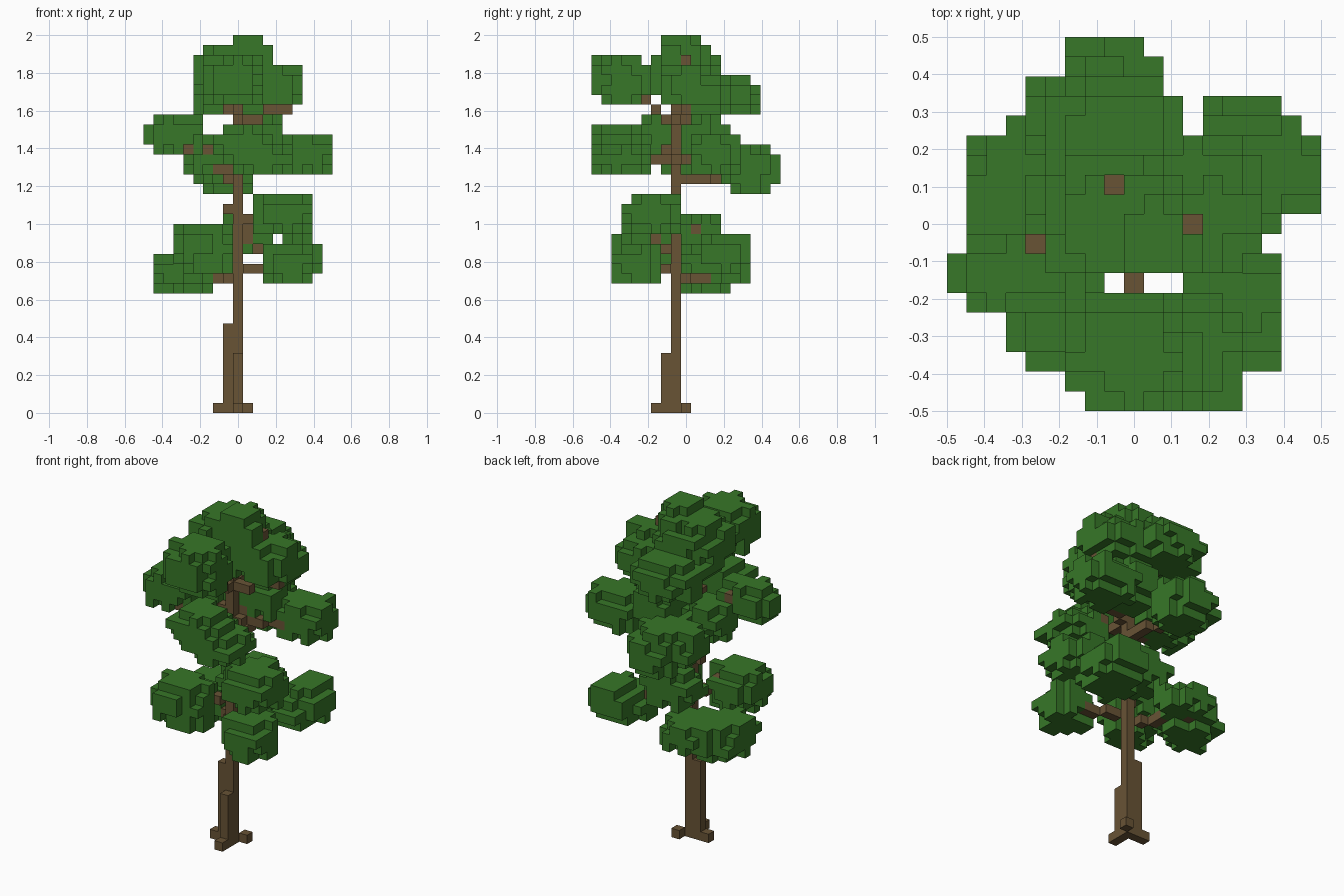
import bpy
import bmesh
import random
from itertools import product

random.seed(4)
S = 2 / 38          # cube size: the tree is 38 cubes tall
OFF = 9.5           # half the 19-cube footprint

cube = bpy.data.objects.get("Cube")
if cube:
    bpy.data.objects.remove(cube, do_unlink=True)


def make_material(name, colour):
    mat = bpy.data.materials.new(name)
    mat.use_nodes = True
    mat.diffuse_color = colour
    bsdf = next(n for n in mat.node_tree.nodes if n.type == 'BSDF_PRINCIPLED')
    bsdf.inputs["Base Color"].default_value = colour
    bsdf.inputs["Roughness"].default_value = 1
    return mat


bark = make_material("bark brown", (0.138, 0.087, 0.036, 1))
leaf = make_material("leaf green", (0.038, 0.184, 0.021, 1))


def box(x0, x1, y0, y1, z0, z1):
    return set(product(range(x0, x1), range(y0, y1), range(z0, z1)))


def line(a, b):
    n = max(abs(q - p) for p, q in zip(a, b))
    return {tuple(round(p + (q - p) * t / n) for p, q in zip(a, b)) for t in range(n + 1)}


def clump(x0, x1, y0, y1, z0, z1):
    """Rounded, ragged clump of cubes filling the given bounds."""
    cells = set()
    for c in sorted(box(x0, x1, y0, y1, z0, z1)):
        d = 0
        for v, lo, hi in zip(c, (x0, y0, z0), (x1, y1, z1)):
            d += abs((v + 0.5 - (lo + hi) / 2) / ((hi - lo) / 2)) ** 2.2
        if d < random.uniform(0.85, 1.45):
            cells.add(c)
    return cells


# Trunk, buttresses and roots
trunk = box(9, 10, 8, 9, 0, 31) | box(8, 9, 8, 9, 0, 9) | box(9, 10, 7, 8, 0, 6)
trunk |= {(7, 8, 0), (10, 9, 0), (9, 6, 0)}

# Branches: height on the trunk, then the tip
branches = set()
for z, tip in [
    (13, (5, 13, 13)), (14, (14, 5, 14)), (16, (6, 5, 17)), (17, (14, 13, 15)),
    (18, (12, 10, 18)), (19, (13, 6, 19)), (23, (8, 15, 23)), (23, (7, 8, 24)),
    (25, (10, 3, 26)), (25, (16, 11, 25)), (26, (3, 6, 26)), (26, (11, 11, 27)),
    (29, (14, 9, 30)), (28, (9, 4, 32)), (29, (8, 13, 31)), (29, (7, 8, 31)),
]:
    branches |= line((9, 8, z), tip)
branches.add((8, 8, 20))

# Leaf clumps, bottom tier to crown
clumps = {
    "lower_right_leaves": [(3, 8, 2, 8, 15, 19), (4, 9, 3, 7, 14, 19)],
    "lower_back_leaves": [(1, 7, 9, 14, 12, 16), (1, 5, 8, 12, 13, 16),
                          (3, 9, 11, 16, 13, 16)],
    "lower_left_back_leaves": [(12, 17, 9, 14, 14, 17), (13, 18, 11, 16, 14, 18)],
    "lower_left_front_leaves": [(12, 17, 2, 7, 13, 17)],
    "lower_centre_leaves": [(7, 13, 9, 13, 16, 20)],
    "middle_front_leaves": [(11, 17, 3, 9, 18, 22)],
    "upper_back_leaves": [(4, 10, 12, 17, 23, 27), (6, 11, 13, 19, 22, 27)],
    "upper_left_leaves": [(13, 19, 10, 15, 24, 28)],
    "upper_right_leaves": [(0, 6, 5, 9, 26, 30)],
    "upper_front_leaves": [(7, 13, 0, 5, 25, 29), (9, 15, 0, 6, 24, 27)],
    "upper_inner_leaves": [(4, 9, 7, 12, 24, 28), (9, 14, 9, 14, 25, 30)],
    "crown_front_leaves": [(6, 12, 0, 6, 31, 36)],
    "crown_back_leaves": [(10, 16, 9, 14, 30, 34), (5, 12, 11, 17, 30, 34)],
    "crown_top_leaves": [(5, 12, 6, 13, 31, 37), (8, 13, 6, 11, 33, 38),
                         (10, 16, 7, 12, 31, 35)],
}
gap = box(8, 12, 6, 7, 0, 38)       # open slot through the foliage
parts = {"trunk": (trunk, bark), "branches": (branches - trunk, bark)}
taken = trunk | branches
for name, bounds in clumps.items():
    cells = set().union(*(clump(*b) for b in bounds)) - taken - gap
    parts[name] = (cells, leaf)
    taken |= cells

# Branch tips seen through small pits in the top of the foliage
for x, y in [(8, 11), (12, 9), (4, 8)]:
    pit, tip = sorted((c for c in taken if c[:2] == (x, y)), reverse=True)[:2]
    for cells, mat in parts.values():
        cells -= {pit, tip}
    parts["branches"][0].add(tip)
    taken.remove(pit)


def build(name, cells, mat):
    """Mesh only the cube sides that face open air."""
    bm = bmesh.new()
    corners = {}

    def vert(p):
        if p not in corners:
            corners[p] = bm.verts.new(((p[0] - OFF) * S, (p[1] - OFF) * S, p[2] * S))
        return corners[p]

    for c in sorted(cells):
        for axis, side in product(range(3), (0, 1)):
            n = list(c)
            n[axis] += 2 * side - 1
            if tuple(n) in taken:
                continue
            u, v = (axis + 1) % 3, (axis + 2) % 3
            quad = []
            for du, dv in ((0, 0), (1, 0), (1, 1), (0, 1)):
                p = list(c)
                p[axis] += side
                p[u] += du
                p[v] += dv
                quad.append(vert(tuple(p)))
            bm.faces.new(quad if side else quad[::-1])
    mesh = bpy.data.meshes.new(name)
    bm.to_mesh(mesh)
    bm.free()
    mesh.materials.append(mat)
    bpy.context.collection.objects.link(bpy.data.objects.new(name, mesh))


for name, (cells, mat) in parts.items():
    build(name, cells, mat)
